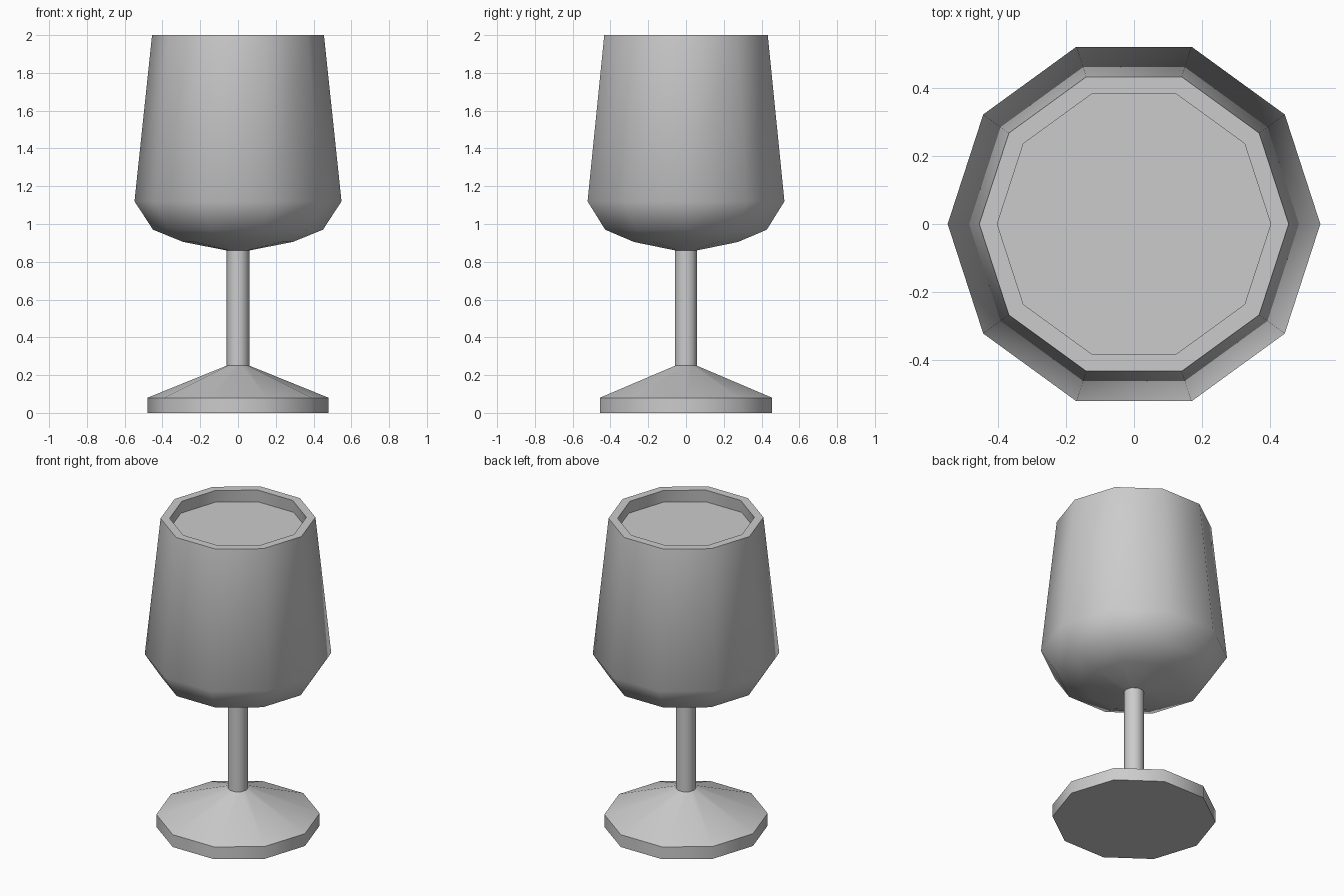
import bpy, bmesh, math

if "Cube" in bpy.data.objects:
    bpy.data.objects.remove(bpy.data.objects["Cube"])

SIDES = 10


def lathe(name, profile):
    """Spin a (radius, z) profile into ten sides; points on the axis become poles."""
    bm = bmesh.new()
    verts = [bm.verts.new((r, 0, z)) for r, z in profile]
    edges = [bm.edges.new(pair) for pair in zip(verts, verts[1:])]
    bmesh.ops.spin(bm, geom=verts + edges, cent=(0, 0, 0), axis=(0, 0, 1),
                   angle=math.tau, steps=SIDES, use_merge=True)
    bmesh.ops.remove_doubles(bm, verts=bm.verts, dist=0.0005)
    bmesh.ops.recalc_face_normals(bm, faces=bm.faces)
    mesh = bpy.data.meshes.new(name)
    bm.to_mesh(mesh)
    bm.free()
    obj = bpy.data.objects.new(name, mesh)
    bpy.context.collection.objects.link(obj)
    bpy.ops.object.select_all(action='DESELECT')
    obj.select_set(True)
    bpy.context.view_layer.objects.active = obj
    bpy.ops.object.shade_smooth_by_angle(angle=math.radians(50))
    return obj


# Goblet: foot, stem, bowl, rim, inner wall and drink level, closed in one skin
lathe("goblet", [
    (0, 0), (0.48, 0), (0.48, 0.08), (0.06, 0.25),       # foot
    (0.06, 0.86),                                        # stem
    (0.29, 0.905), (0.45, 0.97), (0.548, 1.12),          # bowl underside
    (0.455, 2.0), (0.402, 2.0),                          # bowl wall and rim
    (0.41, 1.92), (0, 1.92),                             # inner wall, drink surface
])
